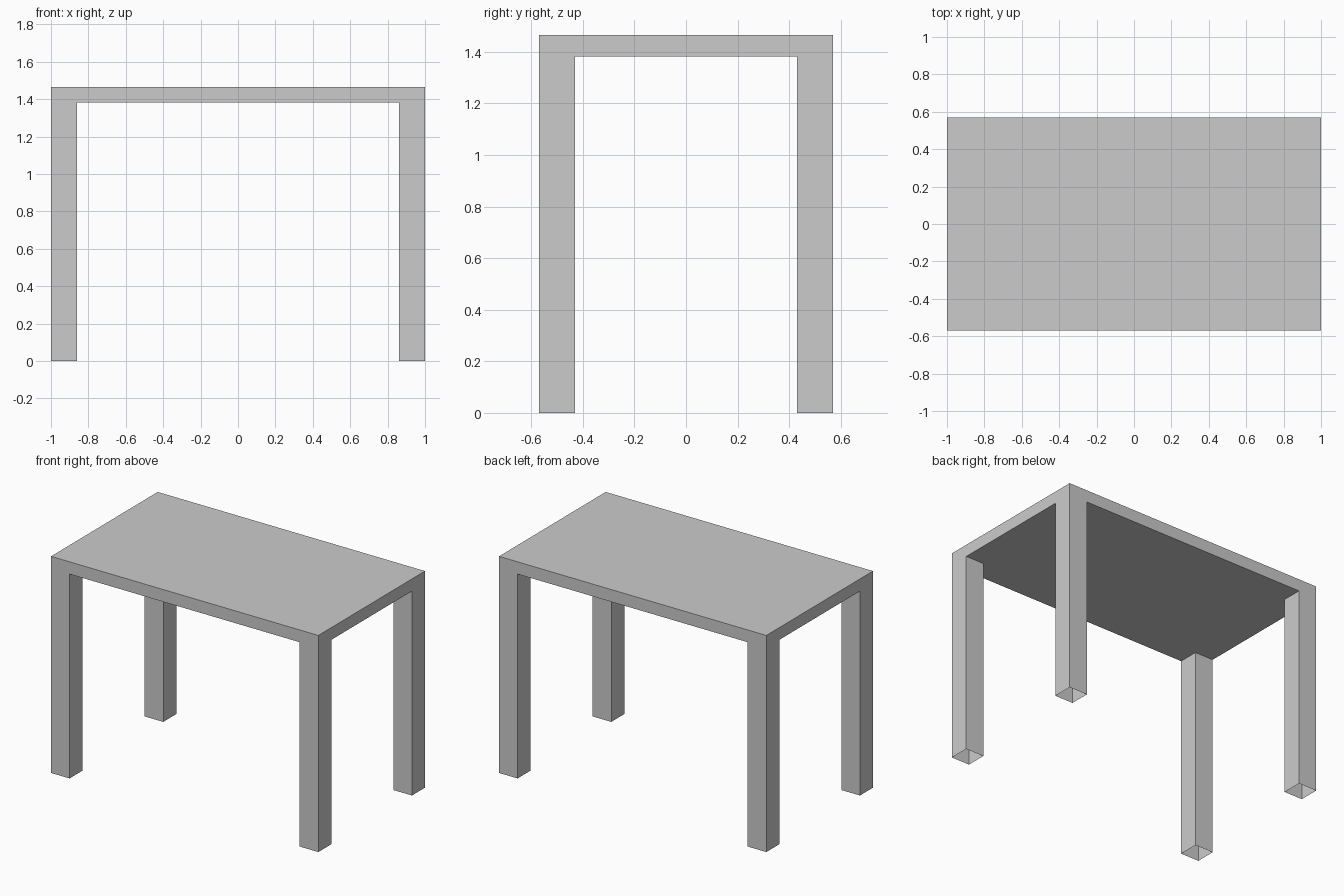
import bpy, bmesh, math

if "Cube" in bpy.data.objects:
    bpy.data.objects.remove(bpy.data.objects["Cube"])

HALF_X, HALF_Y = 1.0, 0.57
LEG = 0.139
HEIGHT, UNDER = 1.465, 1.382

xs = [-HALF_X, -HALF_X + LEG, HALF_X - LEG, HALF_X]
ys = [-HALF_Y, -HALF_Y + LEG, HALF_Y - LEG, HALF_Y]
bm = bmesh.new()


def quad(*points):
    bm.faces.new([bm.verts.new(p) for p in points])


def wall(a, b, low, high):
    quad((*a, low), (*b, low), (*b, high), (*a, high))


for i in range(3):
    # Rim of the table top
    for y in (ys[0], ys[3]):
        wall((xs[i], y), (xs[i + 1], y), UNDER, HEIGHT)
    for x in (xs[0], xs[3]):
        wall((x, ys[i]), (x, ys[i + 1]), UNDER, HEIGHT)

    for j in range(3):
        corners = [(xs[i], ys[j]), (xs[i + 1], ys[j]),
                   (xs[i + 1], ys[j + 1]), (xs[i], ys[j + 1])]
        # Top surface
        quad(*[(*c, HEIGHT) for c in corners])
        if i != 1 and j != 1:
            # Hollow leg, open at the foot
            for k in range(4):
                wall(corners[k], corners[(k + 1) % 4], 0, UNDER)
        else:
            # Underside between the legs
            quad(*[(*c, UNDER) for c in corners])

# Join into one seamless shell and merge the flat areas
bmesh.ops.remove_doubles(bm, verts=bm.verts[:], dist=1e-4)
bmesh.ops.recalc_face_normals(bm, faces=bm.faces[:])
bmesh.ops.dissolve_limit(bm, angle_limit=math.radians(1),
                         verts=bm.verts[:], edges=bm.edges[:])

mesh = bpy.data.meshes.new("table")
bm.to_mesh(mesh)
bm.free()
table = bpy.data.objects.new("table", mesh)
bpy.context.collection.objects.link(table)
